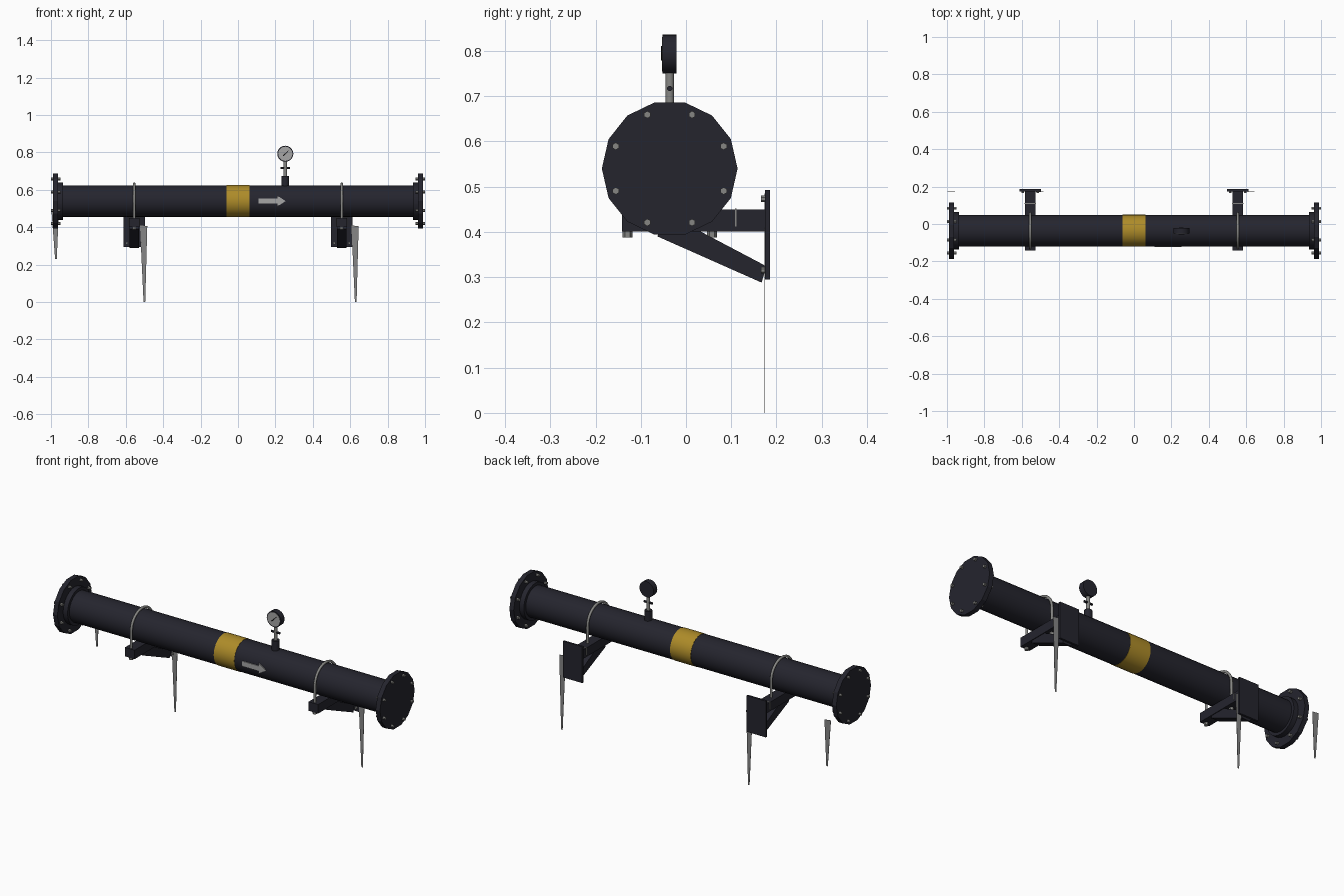
import bpy, bmesh, math
from mathutils import Vector

cube = bpy.data.objects.get("Cube")
if cube:
    bpy.data.objects.remove(cube, do_unlink=True)

AY, AZ = -0.036, 0.54          # pipe axis
PIPE_R = 0.084


def material(name, r, g, b):
    m = bpy.data.materials.new(name)
    m.use_nodes = True
    m.diffuse_color = (r, g, b, 1)
    m.node_tree.nodes["Principled BSDF"].inputs["Base Color"].default_value = (r, g, b, 1)
    return m


DARK = material("dark painted metal", 0.018, 0.018, 0.027)
YELLOW = material("yellow band paint", 0.42, 0.26, 0.022)
STEEL = material("grey steel", 0.24, 0.24, 0.23)
PALE = material("pale grey paint", 0.38, 0.38, 0.38)
STREAK = material("streak grey", 0.24, 0.24, 0.24)
BLACK = material("black", 0.006, 0.006, 0.007)


def finish(name, bm, mat, smooth=False):
    bmesh.ops.recalc_face_normals(bm, faces=bm.faces)
    mesh = bpy.data.meshes.new(name)
    bm.to_mesh(mesh)
    bm.free()
    mesh.materials.append(mat)
    ob = bpy.data.objects.new(name, mesh)
    bpy.context.collection.objects.link(ob)
    if smooth:
        bpy.ops.object.select_all(action='DESELECT')
        ob.select_set(True)
        bpy.context.view_layer.objects.active = ob
        bpy.ops.object.shade_smooth_by_angle(angle=math.radians(35))
    return ob


def rod(name, a, b, r, mat, sides=12, turn=0.0, smooth=False):
    """Cylinder from point a to point b."""
    a, b = Vector(a), Vector(b)
    axis = b - a
    bm = bmesh.new()
    bmesh.ops.create_cone(bm, cap_ends=True, segments=sides, radius1=r, radius2=r,
                          depth=axis.length)
    q = axis.to_track_quat('Z', 'Y')
    for v in bm.verts:
        c, s = math.cos(turn), math.sin(turn)
        x, y, z = v.co
        v.co = q @ Vector((c * x - s * y, s * x + c * y, z)) + (a + b) / 2
    return finish(name, bm, mat, smooth)


def box(name, lo, hi, mat):
    lo, hi = Vector(lo), Vector(hi)
    bm = bmesh.new()
    bmesh.ops.create_cube(bm, size=1)
    for v in bm.verts:
        v.co = (lo + hi) / 2 + v.co * (hi - lo)
    return finish(name, bm, mat)


def prism(name, outline, place, shift, mat):
    """Extrude a 2D outline, placed in space by a function."""
    bm = bmesh.new()
    face = bm.faces.new([bm.verts.new(place(u, v)) for u, v in outline])
    new = bmesh.ops.extrude_face_region(bm, geom=[face])["geom"]
    moved = [g for g in new if isinstance(g, bmesh.types.BMVert)]
    bmesh.ops.translate(bm, vec=Vector(shift), verts=moved)
    return finish(name, bm, mat)


def along_x(name, x0, x1, r, mat, sides, turn=0.0, smooth=False):
    return rod(name, (x0, AY, AZ), (x1, AY, AZ), r, mat, sides, turn, smooth)


# Pipe, band and flow arrow
along_x("pipe", -0.96, 0.96, PIPE_R, DARK, 28, smooth=True)
along_x("yellow_band", -0.062, 0.062, PIPE_R + 0.0015, YELLOW, 28, smooth=True)
arrow = [(0.11, -0.014), (0.21, -0.014), (0.21, -0.03), (0.255, 0),
         (0.21, 0.03), (0.21, 0.014), (0.11, 0.014)]
prism("flow_arrow", arrow, lambda u, v: (u, AY - PIPE_R - 0.004, AZ + v), (0, 0.005, 0), PALE)

# End flanges with collars and bolts
for side, s in (("left", 1), ("right", -1)):
    bm = bmesh.new()
    ring = [bm.verts.new((s * 0.962, AY + 0.15 * math.cos(k * math.tau / 14),
                          AZ + 0.15 * math.sin(k * math.tau / 14))) for k in range(14)]
    new = bmesh.ops.extrude_face_region(bm, geom=[bm.faces.new(ring)])["geom"]
    bmesh.ops.translate(bm, vec=(s * 0.026, 0, 0),
                        verts=[g for g in new if isinstance(g, bmesh.types.BMVert)])
    finish(f"{side}_flange", bm, DARK)
    along_x(f"{side}_collar", s * 0.935, s * 0.964, 0.1, DARK, 28, smooth=True)
    for k in range(8):
        t = (k + 0.5) * math.tau / 8
        y, z = AY + 0.129 * math.cos(t), AZ + 0.129 * math.sin(t)
        rod(f"{side}_flange_bolt", (s * 0.948, y, z), (s * 1.0, y, z), 0.008, STEEL, 6)

# Pressure gauge on its stem
GX, GZ = 0.253, 0.793
rod("gauge_socket", (GX, AY, 0.6), (GX, AY, 0.675), 0.02, DARK, 12, smooth=True)
rod("gauge_stem", (GX, AY, 0.67), (GX, AY, 0.76), 0.0095, STEEL, 12, smooth=True)
rod("valve_handle", (GX - 0.025, AY, 0.717), (GX + 0.025, AY, 0.717), 0.006, DARK, 10)
rod("gauge_body", (GX, -0.021, GZ), (GX, -0.052, GZ), 0.043, DARK, 20, smooth=True)
rod("gauge_dial", (GX, -0.05, GZ), (GX, -0.0535, GZ), 0.038, PALE, 20)
needle = [(-0.014, -0.01), (-0.01, -0.014), (0.018, 0.016), (0.016, 0.018)]
prism("gauge_needle", needle, lambda u, v: (GX + u, -0.0555, GZ + v), (0, 0.003, 0), BLACK)

# Wall brackets with U-bolts
U_R = 0.093
for side, x in (("left", 0.555), ("right", -0.555)):
    box(f"{side}_wall_plate", (x - 0.058, 0.175, 0.295), (x + 0.058, 0.186, 0.493), DARK)
    box(f"{side}_beam", (x - 0.029, -0.142, 0.401), (x + 0.029, 0.178, 0.45), DARK)
    box(f"{side}_beam_collar", (x - 0.031, 0.108, 0.412), (x + 0.031, 0.112, 0.4515), STEEL)
    brace = [(-0.063, 0.39), (0.167, 0.288), (0.178, 0.324), (0.03, 0.402), (-0.06, 0.402)]
    prism(f"{side}_brace", brace, lambda u, v: (x - 0.025, u, v), (0.05, 0, 0), DARK)
    for dx in (-0.04, 0.04):
        for z in (0.315, 0.473):
            rod(f"{side}_plate_bolt", (x + dx, 0.166, z), (x + dx, 0.177, z), 0.007, STEEL, 6)

    # U-bolt as a bevelled curve over the pipe
    path = [(-U_R, 0.392)]
    path += [(-U_R * math.cos(k * math.pi / 16), AZ + U_R * math.sin(k * math.pi / 16))
             for k in range(17)]
    path.append((U_R, 0.392))
    curve = bpy.data.curves.new(f"{side}_u_bolt", 'CURVE')
    curve.dimensions = '3D'
    curve.bevel_depth = 0.007
    curve.bevel_resolution = 2
    curve.use_fill_caps = True
    spline = curve.splines.new('POLY')
    spline.points.add(len(path) - 1)
    for p, (y, z) in zip(spline.points, path):
        p.co = (x, AY + y, z, 1)
    curve.materials.append(STEEL)
    bpy.context.collection.objects.link(bpy.data.objects.new(f"{side}_u_bolt", curve))
    for dy in (-U_R, U_R):
        rod(f"{side}_u_bolt_nut", (x, AY + dy, 0.388), (x, AY + dy, 0.402), 0.011, STEEL, 6)

# Tapering streaks on the wall plane
for name, x, top, bottom in (("left_streak", 0.626, 0.41, 0.0),
                             ("right_streak", -0.504, 0.41, 0.0),
                             ("end_streak", -0.977, 0.485, 0.23)):
    outline = [(x - 0.02, top), (x + 0.019, top - 0.004), (x + 0.008, bottom), (x - 0.001, bottom)]
    prism(name, outline, lambda u, v: (u, 0.172, v), (0, 0.001, 0), STREAK)
